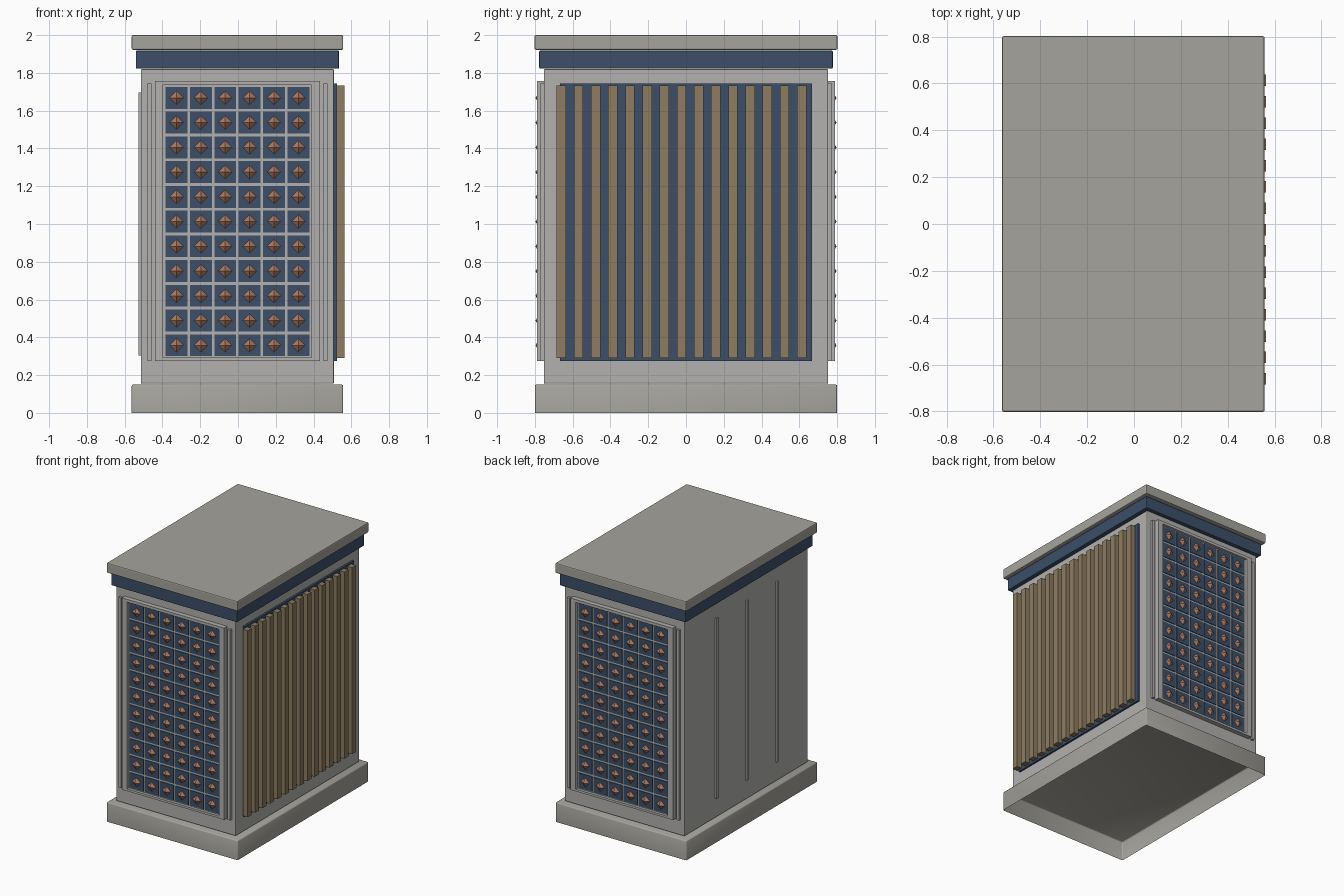
import bpy, bmesh
from mathutils import Matrix, Vector

if "Cube" in bpy.data.objects:
    bpy.data.objects.remove(bpy.data.objects["Cube"])

CX = -0.003  # cabinet axis (the slats shift the overall centre a little)


def material(name, rgb):
    m = bpy.data.materials.new(name)
    m.diffuse_color = (*rgb, 1)
    m.use_nodes = True
    m.node_tree.nodes["Principled BSDF"].inputs["Base Color"].default_value = m.diffuse_color
    return m


STONE = material("warm_stone", (0.38, 0.37, 0.335))
BODY = material("pale_stone", (0.45, 0.44, 0.43))
BLUE = material("slate_blue", (0.045, 0.078, 0.14))
WOOD = material("wood", (0.27, 0.20, 0.12))
COPPER = material("copper", (0.40, 0.19, 0.12))


def finish(name, bm, mat, bevel=0.0, smooth=False):
    mesh = bpy.data.meshes.new(name)
    bm.to_mesh(mesh)
    bm.free()
    ob = bpy.data.objects.new(name, mesh)
    bpy.context.collection.objects.link(ob)
    mesh.materials.append(mat)
    if bevel:
        b = ob.modifiers.new("bevel", 'BEVEL')
        b.width, b.segments = bevel, 2
    if smooth:
        mesh.shade_smooth()
    return ob


def add_box(bm, x0, x1, y0, y1, z0, z1):
    size = Matrix.Diagonal((x1 - x0, y1 - y0, z1 - z0, 1))
    mid = Vector(((x0 + x1) / 2, (y0 + y1) / 2, (z0 + z1) / 2))
    return bmesh.ops.create_cube(bm, size=1, matrix=Matrix.Translation(mid) @ size)


def boxes(name, mat, specs, bevel=0.0):
    bm = bmesh.new()
    for s in specs:
        add_box(bm, *s)
    return finish(name, bm, mat, bevel)


def centred(hx, hy, z0, z1):
    return (CX - hx, CX + hx, -hy, hy, z0, z1)


# Stacked main volumes
boxes("body", BODY, [centred(0.511, 0.753, 0.155, 1.82)], 0.006)
boxes("cornice_band", BLUE, [centred(0.538, 0.777, 1.822, 1.918)], 0.006)
boxes("top_slab", STONE, [centred(0.56, 0.802, 1.922, 2.0)], 0.008)

# Plinth, open underneath
bm = bmesh.new()
add_box(bm, *centred(0.56, 0.80, 0.0, 0.15))
bm.faces.ensure_lookup_table()
bottom = [f for f in bm.faces if f.calc_center_median().z < 0.01]
bmesh.ops.delete(bm, geom=bottom, context='FACES_ONLY')
finish("plinth", bm, STONE, 0.008, smooth=True)

# Studded panels, front and back
COLS, ROWS, PX, PZ, Z0 = 6, 11, 0.129, 0.131, 0.358
cells = [(CX + (i - (COLS - 1) / 2) * PX, Z0 + j * PZ)
         for i in range(COLS) for j in range(ROWS)]


def span(x0, x1, d0, d1, z0, z1, s):
    y0, y1 = sorted((s * d0, s * d1))
    return (CX + x0, CX + x1, y0, y1, z0, z1)


for side, s in (("front", -1), ("back", 1)):
    boxes(side + "_panel", BODY, [span(-0.42, 0.42, 0.75, 0.768, 0.28, 1.75, s)])
    boxes(side + "_frame", BODY, [
        span(-0.437, -0.393, 0.75, 0.789, 0.275, 1.757, s),
        span(0.393, 0.437, 0.75, 0.789, 0.275, 1.757, s),
        span(-0.393, 0.393, 0.75, 0.789, 0.275, 0.292, s),
        span(-0.393, 0.393, 0.75, 0.789, 1.735, 1.757, s)])
    boxes(side + "_edge_strips", BODY, [
        span(-0.477, -0.456, 0.75, 0.773, 0.275, 1.745, s),
        span(0.456, 0.477, 0.75, 0.773, 0.275, 1.745, s)])
    boxes(side + "_tiles", BLUE, [
        span(x - CX - 0.058, x - CX + 0.058, 0.76, 0.774, z - 0.058, z + 0.058, s)
        for x, z in cells])
    # Four-sided pointed studs
    bm = bmesh.new()
    turn = Matrix.Rotation(-s * 1.5707963, 4, 'X')
    for x, z in cells:
        bmesh.ops.create_cone(bm, cap_ends=True, segments=4, radius1=0.038, radius2=0,
                              depth=0.024,
                              matrix=Matrix.Translation((x, s * 0.785, z)) @ turn)
    bmesh.ops.remove_doubles(bm, verts=bm.verts, dist=1e-5)
    finish(side + "_studs", bm, COPPER)

# Right side: backing board with vertical slats
boxes("slat_backing", BLUE, [(0.50, 0.523, -0.667, 0.667, 0.275, 1.745)])
boxes("slats", WOOD, [(0.521, 0.5625, y - 0.0245, y + 0.0245, 0.29, 1.732)
                      for y in (-0.66 + 0.0909 * i for i in range(15))])

# Left side: three thin ribs
boxes("left_ribs", BODY, [(-0.527, -0.505, y - 0.01, y + 0.01, 0.305, 1.697)
                          for y in (-0.368, 0.0, 0.368)])
